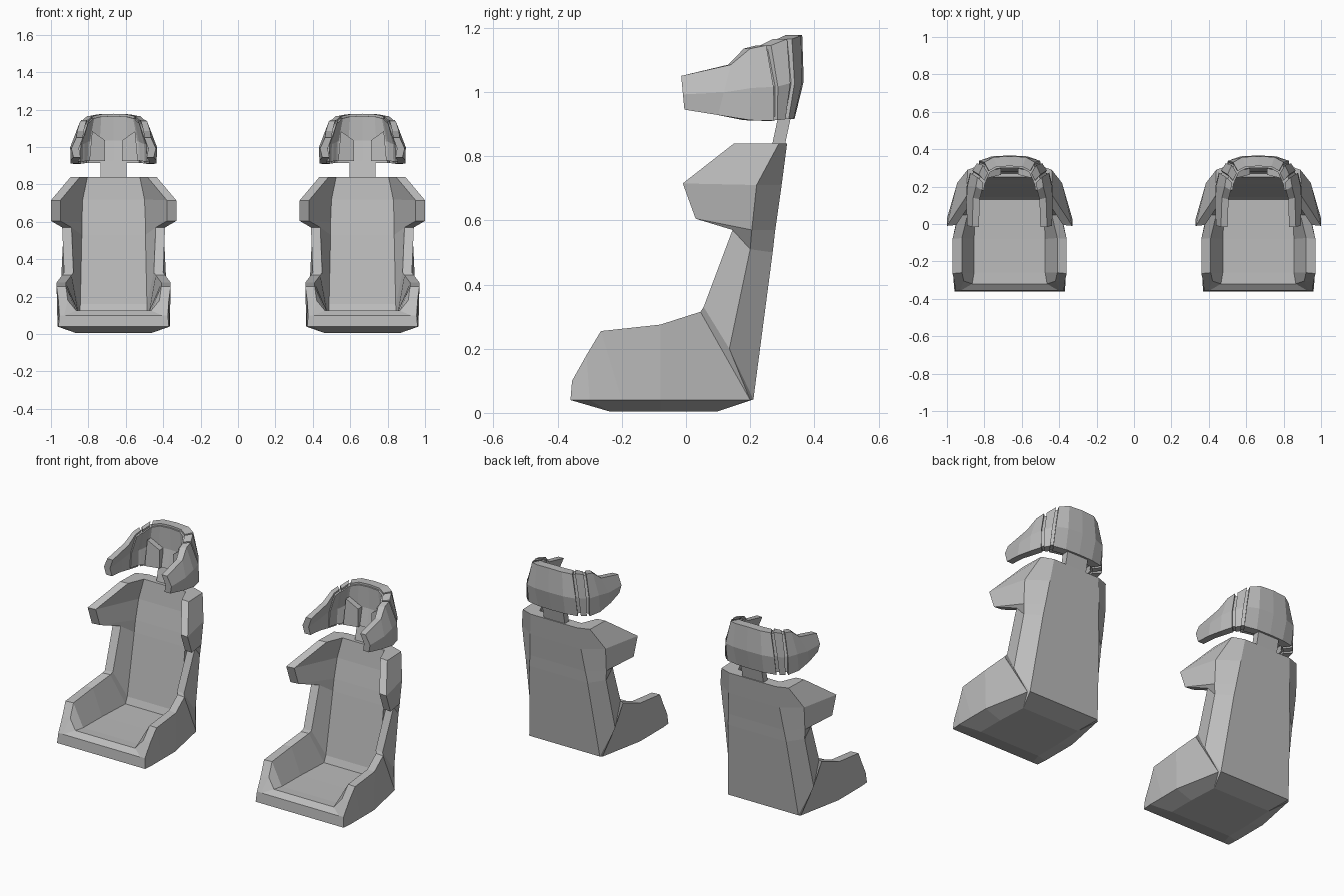
import bpy, bmesh
from mathutils import Vector

cube = bpy.data.objects.get("Cube")
if cube:
    bpy.data.objects.remove(cube, do_unlink=True)

grey = bpy.data.materials.new("plain_grey")
grey.use_nodes = True
colour = (0.5, 0.5, 0.5, 1)
grey.diffuse_color = colour
grey.node_tree.nodes["Principled BSDF"].inputs["Base Color"].default_value = colour

SEAT_OFFSET = 0.665


def add_part(name, bm):
    """Mirror a half mesh across x and place it in both seats."""
    geometry = bm.verts[:] + bm.edges[:] + bm.faces[:]
    bmesh.ops.mirror(bm, geom=geometry, axis='X', merge_dist=0.0005)
    bmesh.ops.remove_doubles(bm, verts=bm.verts[:], dist=0.0005)
    bmesh.ops.recalc_face_normals(bm, faces=bm.faces[:])
    mesh = bpy.data.meshes.new(name)
    bm.to_mesh(mesh)
    bm.free()
    mesh.materials.append(grey)
    for side, sign in (("left", 1), ("right", -1)):
        part = bpy.data.objects.new(side + "_" + name, mesh)
        part.location.x = sign * SEAT_OFFSET
        bpy.context.collection.objects.link(part)


def loft(name, sections, closed=True, cap_start=True):
    """Skin a row of matching cross-sections and close the ends."""
    bm = bmesh.new()
    rings = [[bm.verts.new(point) for point in section] for section in sections]
    count = len(rings[0])
    for ring, following in zip(rings, rings[1:]):
        for i in range(count if closed else count - 1):
            j = (i + 1) % count
            bm.faces.new((ring[i], ring[j], following[j], following[i]))
    if cap_start:
        bm.faces.new(rings[0])
    bm.faces.new(rings[-1])
    add_part(name, bm)


# Seat shell rails, from the front lip, along the pan and up the back
cushion_edge = [(.26, -.355, .1), (.2, -.32, .125), (.19, -.26, .122), (.19, -.08, .12),
                (.18, .13, .12), (.178, .145, .16), (.17, .2, .53), (.17, .212, .6),
                (.165, .235, .72), (.14, .25, .84)]
rim_edge = [(.29, -.355, .1), (.295, -.31, .18), (.305, -.265, .255), (.305, -.08, .275),
            (.275, .045, .315), (.265, .055, .33), (.275, .145, .57), (.335, .03, .605),
            (.335, -.01, .715), (.23, .15, .84)]
side_edge = [(.295, -.36, .04), (.3, -.3, .04), (.3, -.2, .04), (.3, -.08, .04),
             (.245, .2, .04), (.285, .135, .2), (.27, .2, .51), (.275, .205, .57),
             (.28, .22, .71), (.225, .29, .84)]
back_edge = [(.26, -.36, .04), (.2, -.24, .005), (.2, -.2, .005), (.2, -.08, .005),
             (.19, .1, .005), (.235, .21, .042), (.195, .27, .5), (.185, .278, .57),
             (.17, .298, .71), (.155, .315, .84)]

shell = []
for cushion, rim, side, back in zip(cushion_edge, rim_edge, side_edge, back_edge):
    rim_inner = (max(rim[0] - .05, cushion[0] + .005), rim[1] + .005, rim[2])
    shell.append([(0, *cushion[1:]), cushion, rim_inner, rim, side, back, (0, *back[1:])])
loft("seat_shell", shell, closed=False)


def headrest_section(top, bottom, shrink=0.0):
    """Bulged outer wall with an inner wall offset towards the head."""
    top, bottom = Vector(top), Vector(bottom)
    top.z -= shrink
    bottom.z += shrink
    middle = top.lerp(bottom, .55)
    bulge = Vector((middle.x, max(middle.y - .15, 0), 0)).normalized()
    middle += bulge * .018
    outer = [point - bulge * shrink for point in (top, middle, bottom)]
    inner = [Vector((p.x * .82, p.y - .2 * max(p.y - .1, 0), p.z)) for p in outer]
    return outer + inner[::-1]


# Headrest: each station is a top and a bottom point
back_panel = [((0, .362, 1.178), (0, .338, .915)),
              ((.085, .358, 1.175), (.09, .335, .915)),
              ((.135, .33, 1.165), (.165, .32, .915))]
band = [((.142, .315, 1.165), (.178, .31, .915)),
        ((.165, .265, 1.145), (.2, .285, .912))]
wing = [((.172, .25, 1.145), (.212, .275, .91)),
        ((.18, .2, 1.135), (.23, .2, .912)),
        ((.195, .14, 1.085), (.23, .1, .928)),
        ((.2, -.015, 1.05), (.215, -.005, .945))]
loft("headrest_back", [headrest_section(*s) for s in back_panel], cap_start=False)
loft("headrest_band", [headrest_section(*s) for s in band])
loft("headrest_wing", [headrest_section(*s) for s in wing])
core = back_panel + band + wing[:2]
loft("headrest_core", [headrest_section(*s, shrink=.012) for s in core], cap_start=False)

# Raised pads either side of the neck recess
pad_outline = [(.045, .925), (.045, 1.035), (.115, 1.085), (.13, .925)]
pad = [[(x, y - x * .25, z) for x, z in pad_outline] for y in (.275, .31)]
loft("headrest_pad", pad)

# Leaning post between the shell and the headrest
post = [[(0, y, z), (.07, y, z), (.07, y + .04, z), (0, y + .04, z)]
        for y, z in ((.265, .82), (.295, .96))]
loft("headrest_post", post, closed=False)
